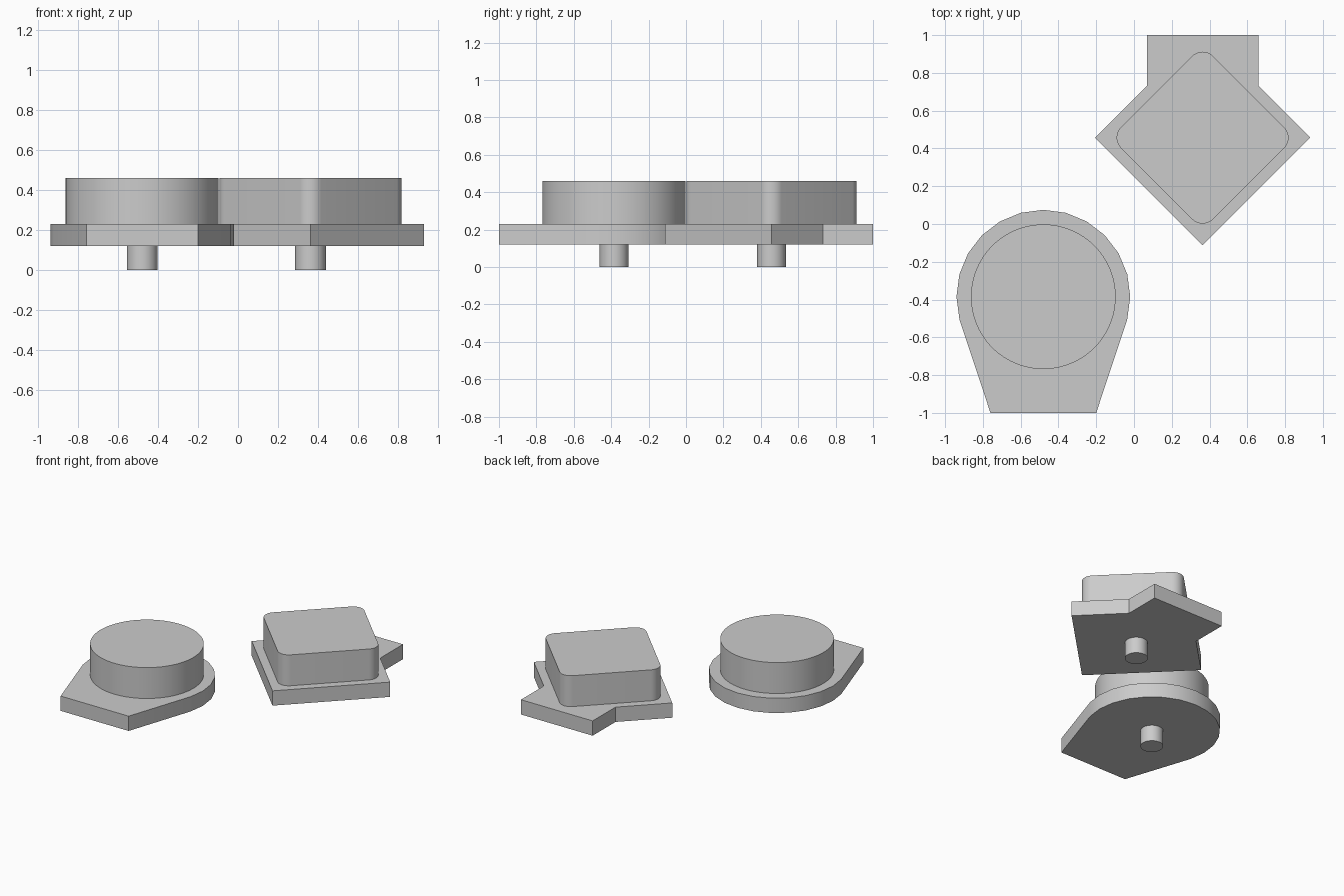
import bpy
import bmesh
from math import sin, cos, radians, pi, sqrt

cube = bpy.data.objects.get("Cube")
if cube:
    bpy.data.objects.remove(cube, do_unlink=True)

grey = bpy.data.materials.new("plain grey")
grey.use_nodes = True
colour = (0.6, 0.6, 0.6, 1)
grey.diffuse_color = colour
grey.node_tree.nodes["Principled BSDF"].inputs["Base Color"].default_value = colour

PEG, BASE, CAP, TOP = 0, 0.12, 0.23, 0.46   # layer heights


def arc(centre, radius, start, end, steps):
    """Points on an arc, angles in degrees."""
    angles = [radians(start + (end - start) * i / steps) for i in range(steps + 1)]
    return [(centre[0] + radius * cos(a), centre[1] + radius * sin(a)) for a in angles]


def prism(name, outline, bottom, top):
    """Extrude a counter-clockwise outline between two heights."""
    bm = bmesh.new()
    face = bm.faces.new([bm.verts.new((x, y, bottom)) for x, y in outline])
    raised = bmesh.ops.extrude_face_region(bm, geom=[face], use_keep_orig=True)
    verts = [v for v in raised["geom"] if isinstance(v, bmesh.types.BMVert)]
    bmesh.ops.translate(bm, verts=verts, vec=(0, 0, top - bottom))
    bmesh.ops.recalc_face_normals(bm, faces=bm.faces)
    mesh = bpy.data.meshes.new(name)
    bm.to_mesh(mesh)
    bm.free()
    mesh.materials.append(grey)
    obj = bpy.data.objects.new(name, mesh)
    bpy.context.collection.objects.link(obj)
    bpy.ops.object.select_all(action="DESELECT")
    obj.select_set(True)
    bpy.context.view_layer.objects.active = obj
    bpy.ops.object.shade_smooth_by_angle(angle=radians(30))


def disc(name, centre, radius, bottom, top, sides):
    prism(name, arc(centre, radius, 0, 360, sides)[:-1], bottom, top)


# Round button: rounded base with a tapering tail, cap and peg
c = (-0.48, -0.385)
tail = [(c[0] - 0.28, -1), (c[0] + 0.28, -1)]
prism("round_base", arc(c, 0.46, -15, 195, 14) + tail, BASE, CAP)
disc("round_cap", c, 0.383, CAP, TOP, 96)
disc("round_peg", c, 0.077, PEG, BASE, 32)

# Square button: diamond base with a square tab, rounded cap and peg
x, y = c = (0.363, 0.457)
d, w = 0.57, 0.295
prism("square_base", [(x + d, y), (x + w, y + d - w), (x + w, 1), (x - w, 1),
                      (x - w, y + d - w), (x - d, y), (x, y - d)], BASE, CAP)
r = 0.077
reach = 0.455 - r
outline = []
for turn in range(4):
    a = turn * pi / 2
    corner = (x + reach * cos(a), y + reach * sin(a))
    outline += arc(corner, r, turn * 90 - 45, turn * 90 + 45, 10)
prism("square_cap", outline, CAP, TOP)
disc("square_peg", c, r, PEG, BASE, 32)
